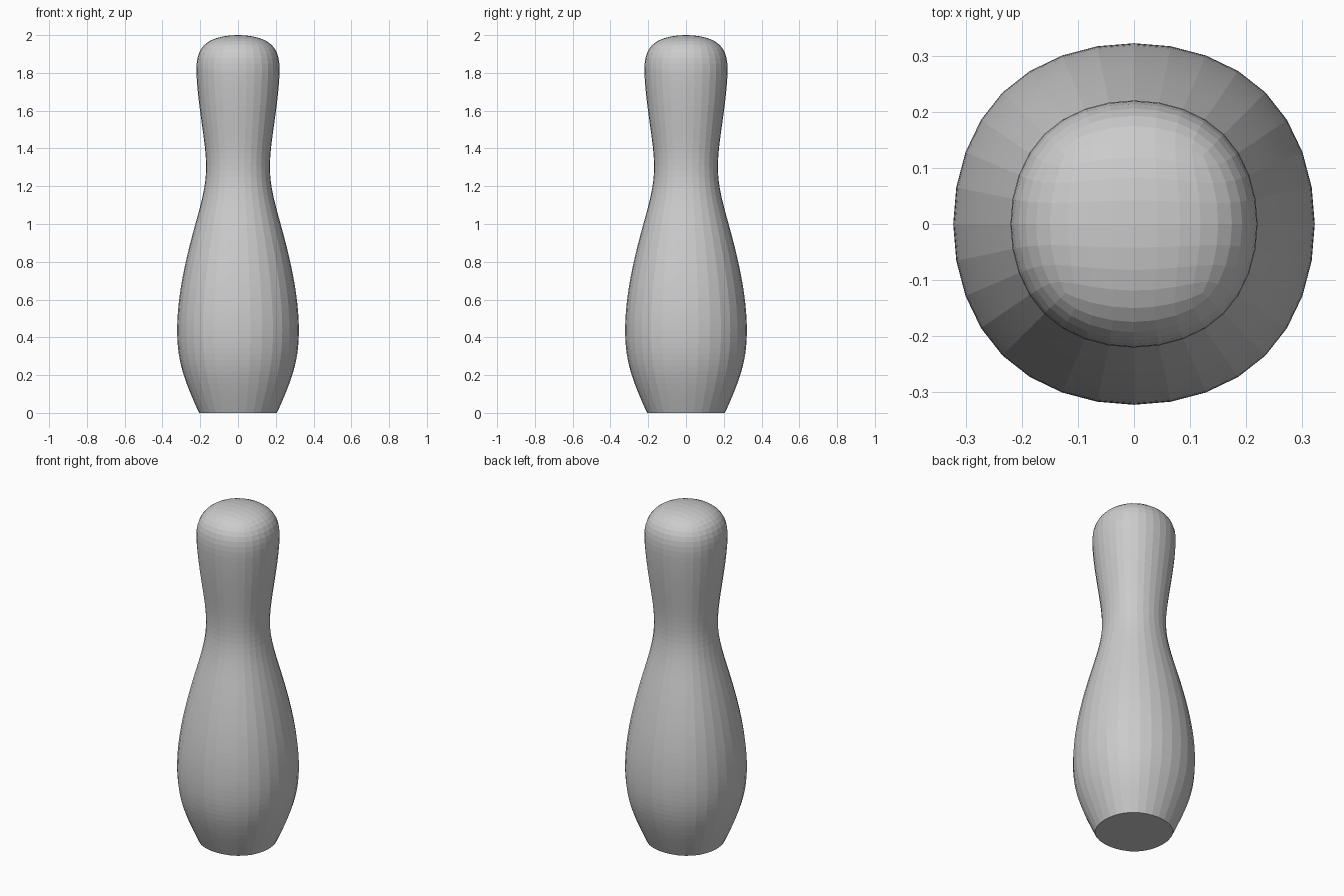
import bpy, bmesh

if "Cube" in bpy.data.objects:
    bpy.data.objects.remove(bpy.data.objects["Cube"])

# Control profile: (half width of square ring, height), bottom to top
profile = [(0.225, 0.0), (0.3475, 0.25), (0.358, 0.5), (0.318, 0.75),
           (0.248, 1.0), (0.167, 1.25), (0.204, 1.5), (0.243, 1.75),
           (0.247, 2.022)]

# Square cage, rounded by subdivision
bm = bmesh.new()
rings = [[bm.verts.new((sx * w, sy * w, z))
          for sx, sy in ((1, 1), (-1, 1), (-1, -1), (1, -1))]
         for w, z in profile]
for a, b in zip(rings, rings[1:]):
    for i in range(4):
        j = (i + 1) % 4
        bm.faces.new((a[i], a[j], b[j], b[i]))
bm.faces.new(rings[-1])
base = bm.faces.new(rings[0][::-1])

# Crisp rim around the flat base
crease = bm.edges.layers.float.new("crease_edge")
for e in base.edges:
    e[crease] = 1.0
bmesh.ops.recalc_face_normals(bm, faces=bm.faces[:])

mesh = bpy.data.meshes.new("bowling_pin")
bm.to_mesh(mesh)
bm.free()
pin = bpy.data.objects.new("bowling_pin", mesh)
bpy.context.collection.objects.link(pin)

# Three levels give 32 flat-shaded sides
sub = pin.modifiers.new("rounding", "SUBSURF")
sub.levels = sub.render_levels = 3
